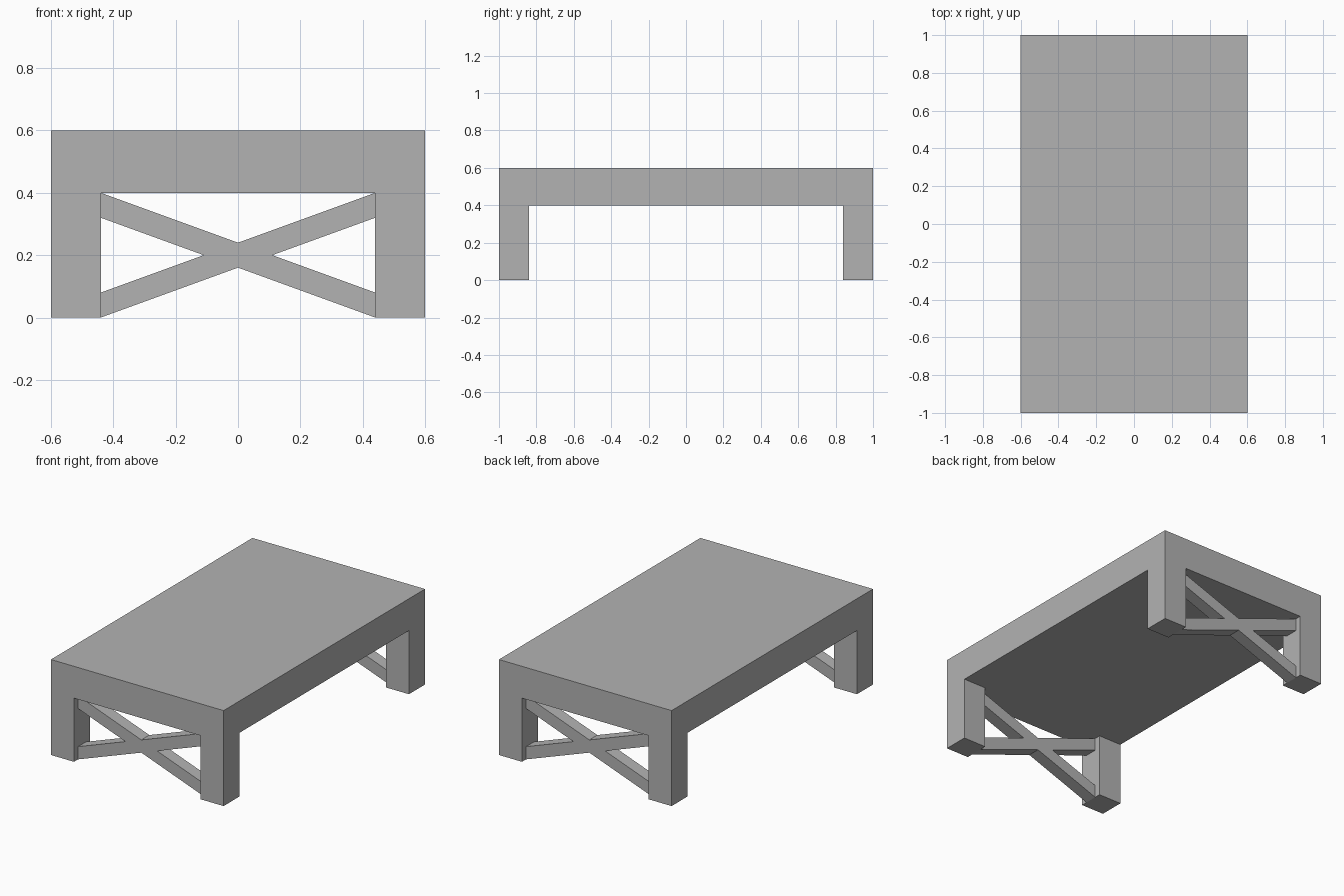
import bpy
import bmesh

cube = bpy.data.objects.get("Cube")
if cube:
    bpy.data.objects.remove(cube, do_unlink=True)

# Single plain grey material
grey = bpy.data.materials.new("plain grey")
grey.use_nodes = True
colour = (0.45, 0.45, 0.45, 1)
grey.diffuse_color = colour
grey.node_tree.nodes["Principled BSDF"].inputs["Base Color"].default_value = colour

WIDTH, LENGTH, HEIGHT = 1.2, 2.0, 0.6
LEG = 0.16          # square leg section
TOP_UNDERSIDE = 0.4
BRACE = 0.08        # brace height and thickness


def extruded(name, profile, y0, y1):
    """Extrude an (x, z) outline along y from y0 to y1."""
    bm = bmesh.new()
    face = bm.faces.new([bm.verts.new((x, y0, z)) for x, z in profile])
    result = bmesh.ops.extrude_face_region(bm, geom=[face])
    moved = [g for g in result["geom"] if isinstance(g, bmesh.types.BMVert)]
    bmesh.ops.translate(bm, verts=moved, vec=(0, y1 - y0, 0))
    bmesh.ops.recalc_face_normals(bm, faces=bm.faces)
    mesh = bpy.data.meshes.new(name)
    bm.to_mesh(mesh)
    bm.free()
    mesh.materials.append(grey)
    obj = bpy.data.objects.new(name, mesh)
    bpy.context.collection.objects.link(obj)
    return obj


def box(name, x0, x1, y0, y1, z0, z1):
    return extruded(name, [(x0, z0), (x1, z0), (x1, z1), (x0, z1)], y0, y1)


# Thick table top
box("table_top", -WIDTH / 2, WIDTH / 2, -LENGTH / 2, LENGTH / 2, TOP_UNDERSIDE, HEIGHT)

inner = WIDTH / 2 - LEG
for end, sy in (("front", -1), ("back", 1)):
    outer_y, inner_y = sy * LENGTH / 2, sy * (LENGTH / 2 - LEG)
    mid_y = (outer_y + inner_y) / 2
    for side, sx in (("left", 1), ("right", -1)):
        # Corner leg, flush with the top's edges
        box(f"{end}_{side}_leg", sx * inner, sx * WIDTH / 2, outer_y, inner_y, 0, TOP_UNDERSIDE)
        # Diagonal brace rising toward this side, with upright cut ends
        extruded(f"{end}_{side}_brace",
                 [(-sx * inner, 0), (sx * inner, TOP_UNDERSIDE - BRACE),
                  (sx * inner, TOP_UNDERSIDE), (-sx * inner, BRACE)],
                 mid_y - BRACE / 2, mid_y + BRACE / 2)
